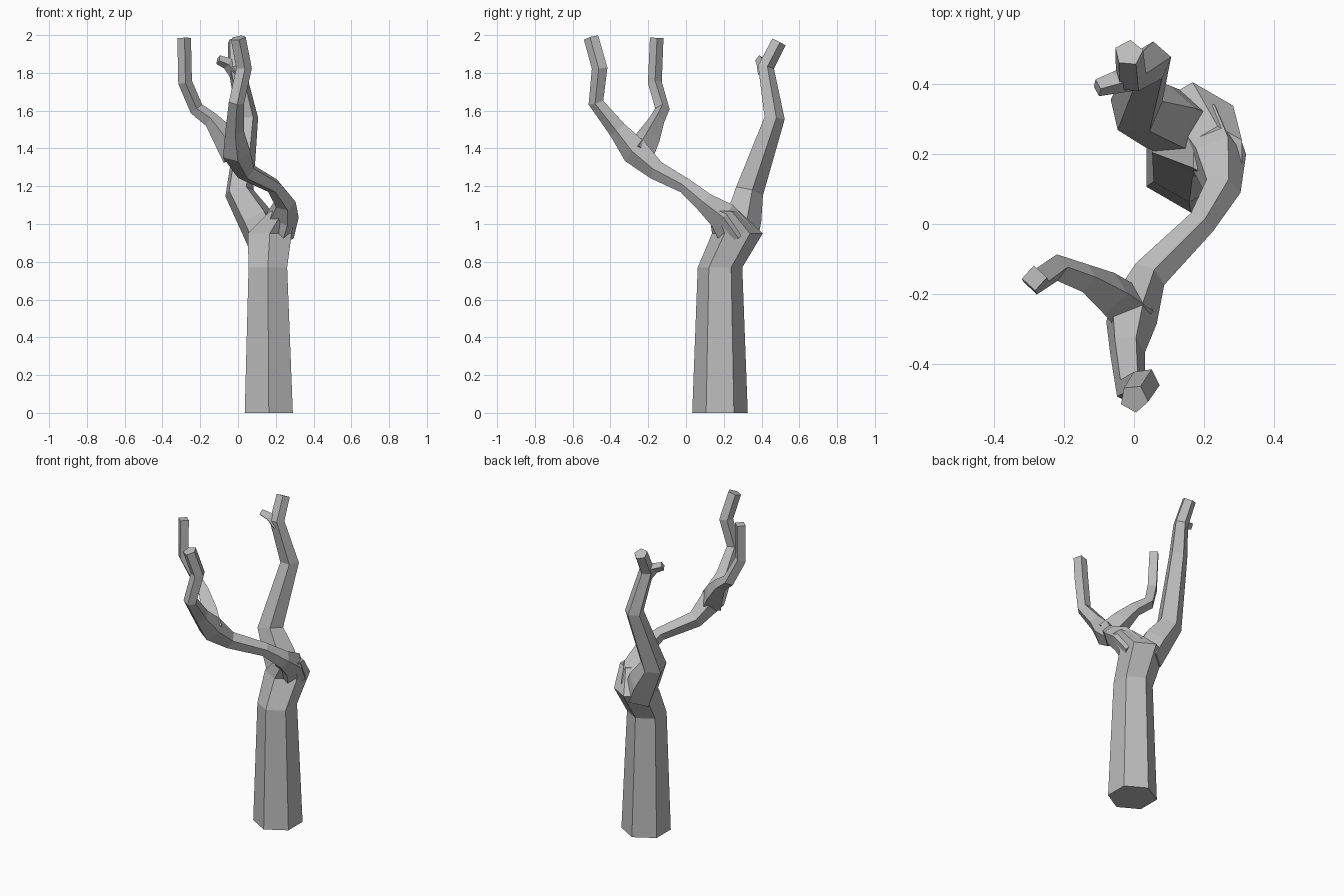
import bpy, bmesh, math
from mathutils import Vector

cube = bpy.data.objects.get("Cube")
if cube:
    bpy.data.objects.remove(cube, do_unlink=True)

# Single bark colour
bark = bpy.data.materials.new("grey_bark")
colour = (0.5, 0.5, 0.5, 1)
bark.use_nodes = True
bark.diffuse_color = colour
for node in bark.node_tree.nodes:
    if node.type == 'BSDF_PRINCIPLED':
        node.inputs["Base Color"].default_value = colour
        node.inputs["Roughness"].default_value = 0.9


def limb(name, path, sides, side_axis, level=False):
    """Faceted tapering tube along (x, y, z, radius) points, capped at both ends."""
    centres = [Vector(p[:3]) for p in path]
    last = len(path) - 1
    bm = bmesh.new()
    rings = []
    u = Vector(side_axis)
    for i, c in enumerate(centres):
        # Each ring lies on the plane halfway between its two segments
        t = Vector()
        if i > 0:
            t += (c - centres[i - 1]).normalized()
        if i < last:
            t += (centres[i + 1] - c).normalized()
        t = Vector((0, 0, 1)) if level else t.normalized()
        u = (u - t * u.dot(t)).normalized()
        v = t.cross(u)
        ring = []
        for k in range(sides):
            a = math.tau * k / sides
            ring.append(bm.verts.new(c + (u * math.cos(a) + v * math.sin(a)) * path[i][3]))
        rings.append(ring)
    for low, high in zip(rings, rings[1:]):
        for k in range(sides):
            n = (k + 1) % sides
            bm.faces.new((low[k], low[n], high[n], high[k]))
    bm.faces.new(rings[0][::-1])
    bm.faces.new(rings[-1])
    bmesh.ops.recalc_face_normals(bm, faces=bm.faces)
    mesh = bpy.data.meshes.new(name)
    bm.to_mesh(mesh)
    bm.free()
    mesh.materials.append(bark)
    obj = bpy.data.objects.new(name, mesh)
    bpy.context.collection.objects.link(obj)
    return obj


# Six-sided trunk, leaning back into the fork
limb("trunk", [(.163, .18, 0, .147), (.158, .18, .77, .118),
               (.168, .272, .95, .134), (.24, .2, 1.07, .08)],
     6, (0, -1, 0), level=True)

# Long branch reaching forward, then up
limb("front_branch", [(.2, .26, .95, .1), (.24, .19, 1.05, .083), (.25, .1, 1.115, .056),
                      (.19, 0, 1.2, .043), (.04, -.15, 1.28, .054),
                      (-.01, -.265, 1.385, .078), (-.02, -.36, 1.5, .052),
                      (-.01, -.475, 1.645, .043), (.03, -.455, 1.825, .044),
                      (0, -.5, 1.985, .042)],
     5, (1, 0, 0))

# Offshoot of the front branch towards the right
limb("right_offshoot", [(-.01, -.25, 1.37, .08), (-.07, -.2, 1.46, .065),
                        (-.14, -.155, 1.55, .042), (-.22, -.125, 1.61, .038),
                        (-.28, -.165, 1.75, .037), (-.285, -.155, 1.985, .036)],
     4, (0, 1, 0))

# Upright branch at the back
limb("back_branch", [(.14, .28, .92, .1), (.09, .3, 1.03, .1), (.005, .33, 1.17, .08),
                     (.05, .465, 1.56, .058), (-.01, .42, 1.83, .046),
                     (-.015, .49, 1.965, .042)],
     5, (0, 1, 0))

# Short twig near the top of the back branch
limb("back_twig", [(-.01, .42, 1.8, .04), (-.055, .405, 1.85, .032),
                   (-.105, .39, 1.87, .025)],
     4, (0, 1, 0))
